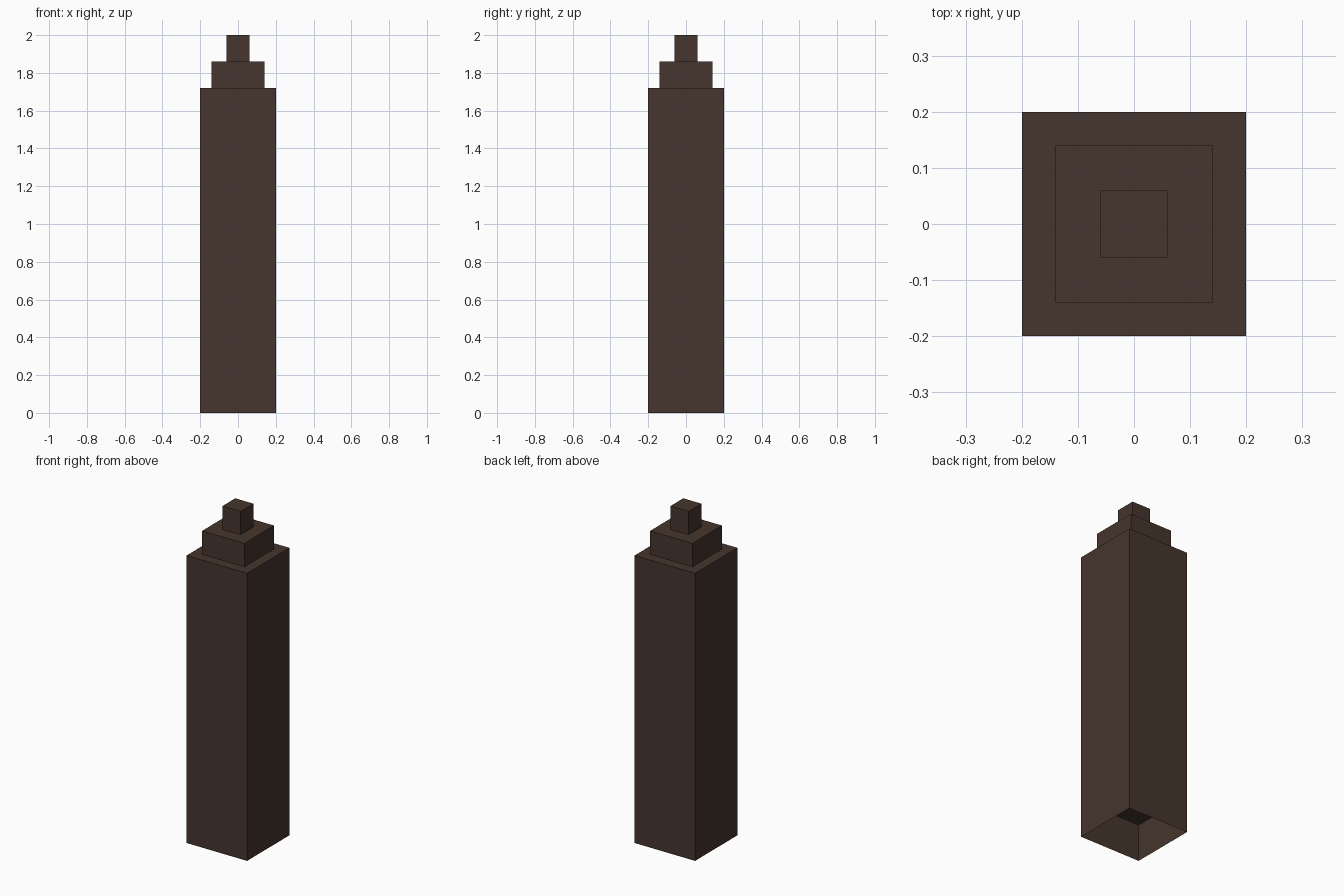
import bpy
import bmesh
from mathutils import Matrix

if "Cube" in bpy.data.objects:
    bpy.data.objects.remove(bpy.data.objects["Cube"])

BODY_TOP = 1.72
FLOOR_Z = 0.22

wood = bpy.data.materials.new("dark_brown")
wood.diffuse_color = (0.0612, 0.0356, 0.0262, 1.0)
wood.use_nodes = True
wood.node_tree.nodes["Principled BSDF"].inputs["Base Color"].default_value = wood.diffuse_color


def finish(name, bm):
    mesh = bpy.data.meshes.new(name)
    bm.to_mesh(mesh)
    bm.free()
    mesh.materials.append(wood)
    obj = bpy.data.objects.new(name, mesh)
    bpy.context.collection.objects.link(obj)
    return obj


def block(name, width, z0, z1, open_bottom=False):
    """Square block centred on the z axis, optionally without its bottom face."""
    bm = bmesh.new()
    place = Matrix.Translation((0, 0, (z0 + z1) / 2)) @ Matrix.Diagonal((width, width, z1 - z0, 1))
    bmesh.ops.create_cube(bm, size=1, matrix=place)
    if open_bottom:
        bm.normal_update()
        bottom = [f for f in bm.faces if f.normal.z < -0.5]
        bmesh.ops.delete(bm, geom=bottom, context='FACES_ONLY')
    return finish(name, bm)


# Tall shaft, open underneath
block("shaft", 0.40, 0.0, BODY_TOP, open_bottom=True)

# Recessed panel closing the hollow base, facing down
bm = bmesh.new()
bmesh.ops.create_grid(bm, x_segments=1, y_segments=1, size=0.20,
                      matrix=Matrix.Translation((0, 0, FLOOR_Z)))
bmesh.ops.reverse_faces(bm, faces=bm.faces[:])
finish("recessed_base_panel", bm)

# Stepped top
block("lower_step", 0.28, BODY_TOP, 1.86, open_bottom=True)
block("upper_step", 0.12, 1.86, 2.0, open_bottom=True)
